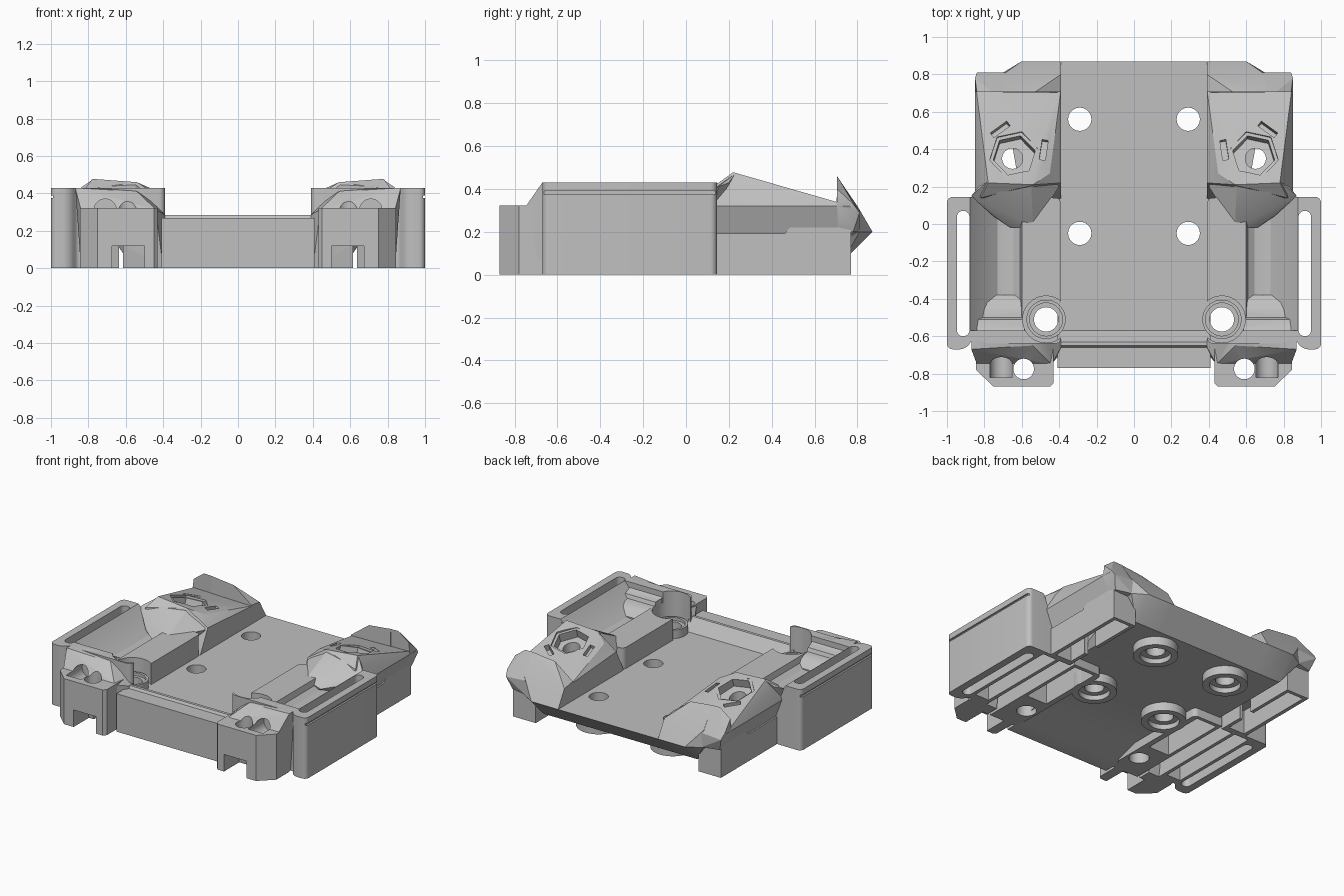
import bpy, bmesh, math
from mathutils import Matrix, Vector

if "Cube" in bpy.data.objects:
    bpy.data.objects.remove(bpy.data.objects["Cube"])

grey = bpy.data.materials.new("plain grey")
grey.use_nodes = True
GREY = (0.53, 0.53, 0.53, 1)
grey.diffuse_color = GREY
grey.node_tree.nodes["Principled BSDF"].inputs["Base Color"].default_value = GREY


def finish(name, bm):
    bmesh.ops.recalc_face_normals(bm, faces=bm.faces)
    mesh = bpy.data.meshes.new(name)
    bm.to_mesh(mesh)
    bm.free()
    mesh.materials.append(grey)
    obj = bpy.data.objects.new(name, mesh)
    bpy.context.collection.objects.link(obj)
    return obj


def prism(name, pts, axis, a, b, radius=0):
    """Extrude a 2D outline along an axis; radius rounds the long edges."""
    place = {"x": lambda p, t: (t, p[0], p[1]),
             "y": lambda p, t: (p[0], t, p[1]),
             "z": lambda p, t: (p[0], p[1], t)}[axis]
    bm = bmesh.new()
    lo = [bm.verts.new(place(p, a)) for p in pts]
    hi = [bm.verts.new(place(p, b)) for p in pts]
    bm.faces.new(lo)
    bm.faces.new(hi)
    for i in range(len(pts)):
        j = (i + 1) % len(pts)
        bm.faces.new((lo[i], lo[j], hi[j], hi[i]))
    bmesh.ops.recalc_face_normals(bm, faces=bm.faces)
    if radius:
        rails = [bm.edges.get(pair) for pair in zip(lo, hi)]
        bmesh.ops.bevel(bm, geom=rails, offset=radius, segments=6, profile=0.5,
                        affect='EDGES', clamp_overlap=True)
    return finish(name, bm)


def box(name, x0, x1, y0, y1, z0, z1, radius=0):
    return prism(name, [(x0, y0), (x1, y0), (x1, y1), (x0, y1)], "z", z0, z1, radius)


def hull(name, pts):
    bm = bmesh.new()
    verts = [bm.verts.new(p) for p in pts]
    out = bmesh.ops.convex_hull(bm, input=verts)
    junk = [g for g in out["geom_interior"] if isinstance(g, bmesh.types.BMVert)]
    bmesh.ops.delete(bm, geom=junk, context='VERTS')
    bmesh.ops.dissolve_limit(bm, angle_limit=0.01, verts=bm.verts, edges=bm.edges)
    return finish(name, bm)


def cyl(name, centre, r, depth, axis="z", sides=40, tilt=0, spin=0):
    bm = bmesh.new()
    bmesh.ops.create_cone(bm, cap_ends=True, segments=sides, radius1=r, radius2=r, depth=depth)
    m = Matrix.Rotation(tilt, 4, 'X') @ Matrix.Rotation(spin, 4, 'Z')
    if axis == "y":
        m = Matrix.Rotation(math.pi / 2, 4, 'X')
    bm.transform(Matrix.Translation(centre) @ m)
    return finish(name, bm)


def complete(obj, cuts=(), mirror=True):
    """Cut, mirror to the other side, and shade."""
    for c in cuts:
        m = obj.modifiers.new("cut", 'BOOLEAN')
        m.operation, m.solver, m.object = 'DIFFERENCE', 'EXACT', c
    if mirror:
        m = obj.modifiers.new("mirror", 'MIRROR')
        m.use_mirror_merge = False
    graph = bpy.context.evaluated_depsgraph_get()
    graph.update()
    mesh = bpy.data.meshes.new_from_object(obj.evaluated_get(graph))
    obj.modifiers.clear()
    obj.data = mesh
    bpy.ops.object.select_all(action='DESELECT')
    obj.select_set(True)
    bpy.context.view_layer.objects.active = obj
    bpy.ops.object.shade_smooth_by_angle(angle=math.radians(25))


cutters = []


def cutter(obj):
    obj.hide_render = True
    cutters.append(obj)
    return obj


# Thin centre plate with a front lip, four mounting holes and underside bosses
spots = [(x, y) for x in (-0.29, 0.29) for y in (-0.05, 0.56)]
holes = [cutter(cyl("hole_cut", (x, y, 0.15), 0.062, 1)) for x, y in spots]
plate = prism("centre_plate", [(-0.77, 0), (-0.77, 0.268), (-0.66, 0.268), (-0.65, 0.285),
              (-0.63, 0.285), (-0.57, 0.2), (0.87, 0.2), (0.73, 0.06), (-0.45, 0.06),
              (-0.65, 0)], "x", -0.41, 0.41)
complete(plate, holes, False)
for (x, y), h in zip(spots, holes):
    sink = cutter(cyl("boss_sink_cut", (x, y, 0), 0.1, 0.07))
    complete(cyl("underside_boss", (x, y, 0.05), 0.145, 0.1), [h, sink], False)
complete(hull("plate_rear_edge", [(x, y, z) for x, y, z in (
    (0.38, 0.87, 0.2), (0.38, 0.73, 0.06), (0.6, 0.87, 0.2), (0.6, 0.73, 0.06), (0.38, 0.13, 0.06),
    (0.6, 0.13, 0.06), (0.38, 0.13, 0.2), (0.6, 0.13, 0.2), (0.7, 0.81, 0.2), (0.7, 0.7, 0.2))]))

# Side block with strap slot, cable channel and long hollows underneath
recess = cutter(cyl("recess_cut", (0.47, -0.51, 0.5), 0.125, 0.6))
bore = cutter(cyl("post_bore_cut", (0.47, -0.51, 0.2), 0.065, 1))
slit = cutter(box("slit_cut", 0.615, 0.635, -1, 1, -0.1, 0.12))
channel = cutter(prism("channel_cut", [(0.3, 0.35), (0.60, 0.35), (0.61, 0.31), (0.645, 0.285),
                 (0.69, 0.28), (0.73, 0.285), (0.755, 0.305), (0.82, 0.36), (0.878, 0.43),
                 (0.878, 0.6), (0.3, 0.6)], "y", -0.57, 0.4))
slot = cutter(box("slot_cut", 0.88, 0.947, -0.6, 0.07, -0.1, 0.6, 0.032))
groove = cutter(box("groove_cut", 0.988, 1.1, -0.7, 0.2, 0.375, 0.39))
pockets = [cutter(box("pocket_cut", x0, x1, y0, 0.115, -0.1, 0.24))
           for x0, x1, y0 in ((0.43, 0.59, -0.36), (0.615, 0.72, -0.61), (0.745, 0.855, -0.56))]
block = prism("side_block", [(0.39, -0.64), (0.39, 0.14), (1, 0.145), (1, -0.67), (0.9, -0.67),
              (0.85, -0.6), (0.8, -0.64)], "z", 0, 0.43, 0.05)
complete(block, [channel, slot, groove, recess, bore, slit] + pockets)

# Stepped rest at the front end of the channel
rest = prism("channel_step", [(-0.6, 0.25), (-0.38, 0.25), (-0.38, 0.29), (-0.42, 0.33),
             (-0.46, 0.345), (-0.5, 0.35), (-0.51, 0.375), (-0.56, 0.385), (-0.6, 0.41)],
             "x", 0.585, 0.84)
complete(rest, [recess])

# Low screw post beside the channel
sink = cutter(cyl("post_sink_cut", (0.47, -0.51, 0.3), 0.088, 0.12))
complete(cyl("screw_post", (0.47, -0.51, 0.16), 0.105, 0.2), [sink, bore])

# Front wall and clip block with bolt channel, pin hole and lower notch
bolt = cutter(cyl("bolt_cut", (0.71, -0.72, 0.31), 0.06, 0.2, "y"))
pin = cutter(cyl("pin_cut", (0.59, -0.775, 0.2), 0.055, 1))
notch = cutter(box("notch_cut", 0.5, 0.675, -1, -0.7, -0.1, 0.12))
wall = hull("front_wall", [(0.40, -0.61, 0), (0.40, -0.70, 0), (0.84, -0.61, 0), (0.84, -0.70, 0),
            (0.39, -0.57, 0.28), (0.39, -0.66, 0.285), (0.44, -0.75, 0.315), (0.84, -0.75, 0.315),
            (0.48, -0.59, 0.38), (0.54, -0.65, 0.41), (0.62, -0.59, 0.43), (0.87, -0.6, 0.43),
            (0.87, -0.67, 0.43), (0.86, -0.69, 0.35)])
complete(wall, [recess, bore, bolt, pin, slit])
clip = prism("front_clip", [(0.43, -0.64), (0.43, -0.85), (0.45, -0.87), (0.75, -0.87),
             (0.845, -0.78), (0.845, -0.64)], "z", 0, 0.322)
complete(clip, [bolt, pin, notch, recess, bore, slit])

# Narrow rear leg, hollow from below
leg_cut = cutter(box("leg_cut", 0.66, 0.785, 0.16, 0.745, -0.1, 0.17))
nut_at = Vector((0.64, 0.37, 0.432))
nut_bore = cutter(cyl("nut_bore_cut", (0.65, 0.35, 0.2), 0.055, 1))
leg = prism("rear_leg", [(0.12, 0), (0.77, 0), (0.77, 0.225), (0.49, 0.225), (0.46, 0.192),
            (0.12, 0.192)], "x", 0.635, 0.812)
complete(leg, [leg_cut, nut_bore])

# Rear wedge with a hexagonal nut pocket and two small slots
TILT = -0.3
nut = [cutter(cyl("nut_cut", nut_at, r, d, sides=6, tilt=TILT, spin=0.3))
       for r, d in ((0.135, 0.02), (0.115, 0.14))]
for x, y, spin in ((0.715, 0.505, -0.65), (0.483, 0.40, math.pi / 2 + 0.15)):
    s = box("small_slot_cut", -0.055, 0.055, -0.016, 0.016, -0.04, 0.04)
    z = 0.475 - 0.31 * (y - 0.23)
    s.data.transform(Matrix.Translation((x, y, z)) @ Matrix.Rotation(TILT, 4, 'X')
                     @ Matrix.Rotation(spin, 4, 'Z'))
    nut.append(cutter(s))
wedge = hull("rear_wedge", [(0.39, 0.13, 0.185), (0.39, 0.72, 0.185), (0.80, 0.13, 0.19),
             (0.80, 0.76, 0.19), (0.85, 0.14, 0.32), (0.85, 0.77, 0.32), (0.39, 0.72, 0.325),
             (0.39, 0.22, 0.36), (0.45, 0.27, 0.42), (0.54, 0.21, 0.46), (0.78, 0.22, 0.478),
             (0.83, 0.72, 0.325), (0.82, 0.14, 0.42)])
complete(wedge, nut + [nut_bore])
slope = hull("wedge_front_slope", [(0.55, 0.22, 0.455), (0.78, 0.23, 0.472), (0.54, -0.02, 0.335),
             (0.66, -0.02, 0.3), (0.75, 0.04, 0.32), (0.45, 0.28, 0.41), (0.87, 0.15, 0.41),
             (0.83, 0.2, 0.43), (0.40, 0.2, 0.35), (0.56, 0, 0.25), (0.8, 0.13, 0.25),
             (0.42, 0.25, 0.25)])
complete(slope, nut + [nut_bore])

# Rear ridge: inner wing falling to the plate edge, and blunt outer wing
inner = hull("rear_ridge_inner", [(0.39, 0.70, 0.18), (0.39, 0.80, 0.32), (0.39, 0.87, 0.2),
             (0.39, 0.77, 0.1), (0.60, 0.87, 0.2), (0.60, 0.77, 0.1), (0.70, 0.81, 0.2),
             (0.70, 0.70, 0.18), (0.39, 0.705, 0.335), (0.53, 0.705, 0.44), (0.70, 0.705, 0.458),
             (0.60, 0.80, 0.32), (0.70, 0.80, 0.32)])
complete(inner)
outer = hull("rear_ridge_outer", [(0.69, 0.705, 0.458), (0.76, 0.705, 0.46), (0.84, 0.705, 0.40),
             (0.85, 0.705, 0.32), (0.85, 0.78, 0.33), (0.84, 0.81, 0.29), (0.69, 0.81, 0.30),
             (0.69, 0.81, 0.2), (0.81, 0.78, 0.2), (0.80, 0.71, 0.19), (0.69, 0.71, 0.19)])
complete(outer)

for c in cutters:
    bpy.data.objects.remove(c)
